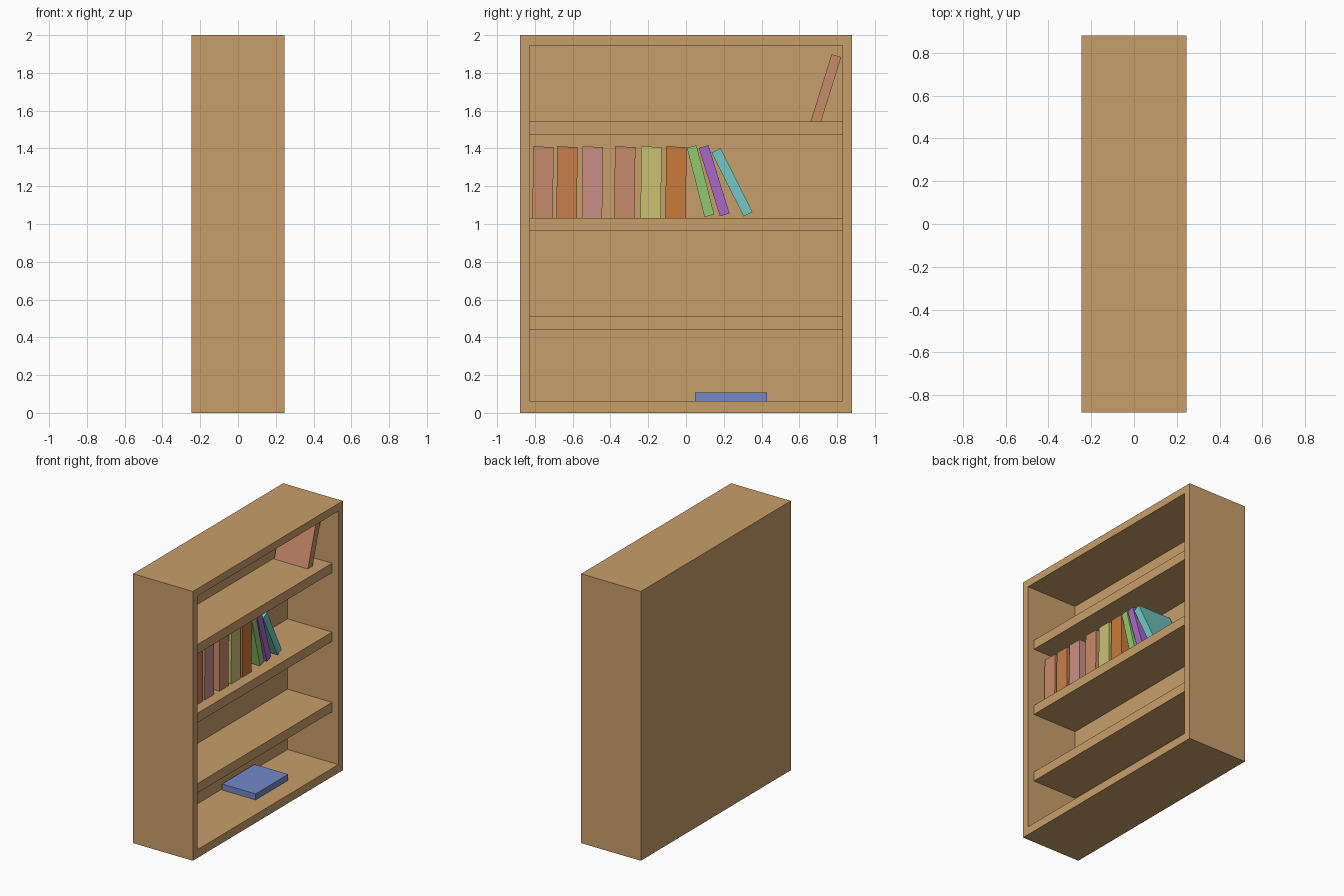
import bpy, bmesh
from math import radians

if "Cube" in bpy.data.objects:
    bpy.data.objects.remove(bpy.data.objects["Cube"])


def material(name, hexcode):
    mat = bpy.data.materials.new(name)
    srgb = [int(hexcode[i:i + 2], 16) / 255 for i in (0, 2, 4)]
    mat.diffuse_color = [((c + 0.055) / 1.055) ** 2.4 for c in srgb] + [1]
    mat.use_nodes = True
    mat.node_tree.nodes["Principled BSDF"].inputs["Base Color"].default_value = mat.diffuse_color
    return mat


def add_object(name, bm, mat):
    mesh = bpy.data.meshes.new(name)
    bm.to_mesh(mesh)
    bm.free()
    mesh.materials.append(mat)
    obj = bpy.data.objects.new(name, mesh)
    bpy.context.collection.objects.link(obj)
    return obj


def box_mesh(size):
    bm = bmesh.new()
    bmesh.ops.create_cube(bm, size=1)
    bmesh.ops.scale(bm, vec=size, verts=bm.verts)
    return bm


def box(name, center, size, mat, lean=0):
    obj = add_object(name, box_mesh(size), mat)
    obj.location = center
    obj.rotation_euler.x = radians(lean)
    return obj


wood = material("wood", "C99F6B")
FRONT, BACK, SIDE_IN = 0.245, -0.173, 0.828

# Case: a block with its +x face inset and pushed in to form the cavity
bm = box_mesh((0.49, 1.76, 2.0))
bmesh.ops.translate(bm, vec=(0, 0, 1), verts=bm.verts)
bm.normal_update()
opening = max(bm.faces, key=lambda f: f.calc_center_median().x)
bmesh.ops.inset_region(bm, faces=[opening], thickness=0.05)
for v in opening.verts:
    v.co.y = SIDE_IN if v.co.y > 0 else -SIDE_IN
    v.co.z = 1.944 if v.co.z > 1 else 0.062
floor = bmesh.ops.extrude_discrete_faces(bm, faces=[opening])["faces"][0]
for v in floor.verts:
    v.co.x = BACK
bmesh.ops.recalc_face_normals(bm, faces=bm.faces)
add_object("bookcase_case", bm, wood)

# Shelves, set back a little from the opening
for i, z in enumerate((0.475, 0.997, 1.508)):
    box(f"shelf_{i + 1}", (0.01, 0, z), (0.366, 2 * SIDE_IN, 0.07), wood)

# Upright thick books
BOOK_X, DEPTH = -0.026, 0.276
uprights = [(-0.757, "C98B6B"), (-0.63, "C97E4A"), (-0.496, "C99085"),
            (-0.324, "C98B6B"), (-0.185, "C9C174"), (-0.053, "C97B3A")]
for i, (y, col) in enumerate(uprights):
    box(f"upright_book_{i + 1}", (BOOK_X, y, 1.22), (DEPTH, 0.108, 0.378),
        material(f"upright_cover_{i + 1}", col), lean=-0.6)

# Thin leaning books: y, z, lean angle, colour
leaning = [(0.077, 1.227, 14.3, "90C970"), (0.149, 1.229, 17.2, "A869C9"),
           (0.244, 1.221, 26.6, "74C9C4"), (0.740, 1.711, -17.3, "C98B6B")]
for i, (y, z, lean, col) in enumerate(leaning):
    box(f"leaning_book_{i + 1}", (BOOK_X, y, z), (DEPTH, 0.053, 0.378),
        material(f"leaning_cover_{i + 1}", col), lean)

# Book lying flat at the bottom
box("flat_book", (BOOK_X, 0.238, 0.084), (DEPTH, 0.382, 0.046),
    material("flat_cover", "7488C9"))
